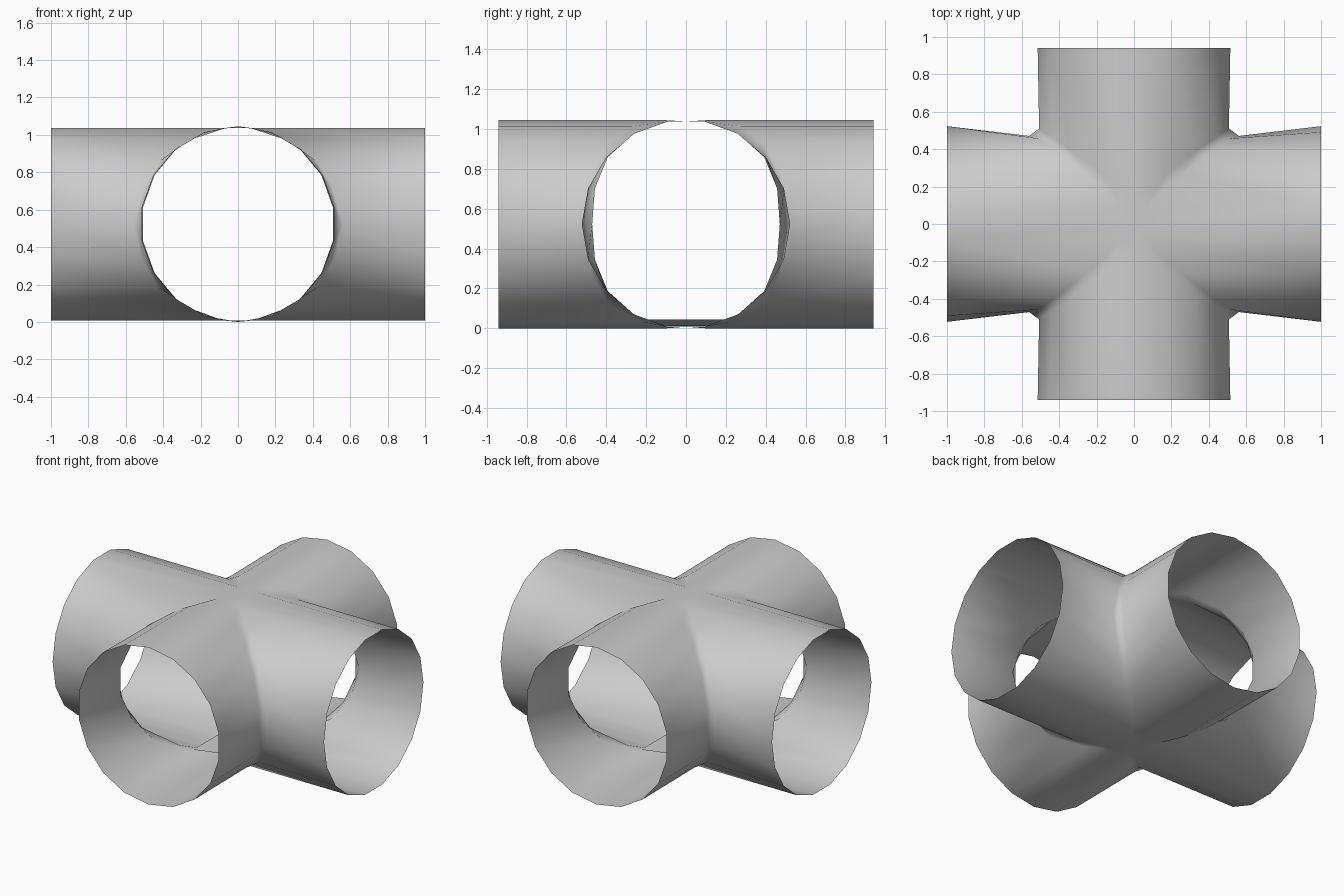
import bpy
import bmesh
from math import sin, cos, radians
from mathutils import Vector

default_cube = bpy.data.objects.get("Cube")
if default_cube:
    bpy.data.objects.remove(default_cube, do_unlink=True)

RADIUS = 0.523
MID_Z = RADIUS
SIDES = 18
STEP = 360 / SIDES
FRONT_END = 0.94
SIDE_END = 1.0


def arc(count, start):
    """Half-circle from top to bottom as (outward, height) pairs."""
    angles = [radians(start + STEP * i) for i in range(count)]
    return [(RADIUS * sin(a), MID_Z + RADIUS * cos(a)) for a in angles]


def grey_material():
    mat = bpy.data.materials.new("light_grey")
    colour = (0.6, 0.6, 0.6, 1)
    mat.use_nodes = True
    mat.diffuse_color = colour
    mat.node_tree.nodes["Principled BSDF"].inputs["Base Color"].default_value = colour
    return mat


def build(name, faces, material):
    """Mirror one quarter's faces into all four and weld the seams."""
    bm = bmesh.new()
    for sx in (1, -1):
        for sy in (1, -1):
            for face in faces:
                points = face if sx == sy else list(reversed(face))
                bm.faces.new([bm.verts.new((sx * p[0], sy * p[1], p[2])) for p in points])
    bmesh.ops.remove_doubles(bm, verts=bm.verts, dist=0.0005)
    bmesh.ops.recalc_face_normals(bm, faces=bm.faces)
    for face in bm.faces:
        face.smooth = True
    mesh = bpy.data.meshes.new(name)
    bm.to_mesh(mesh)
    bm.free()
    mesh.materials.append(material)
    obj = bpy.data.objects.new(name, mesh)
    bpy.context.collection.objects.link(obj)
    return obj


# Open rims of the front/back pipe and of the side pipe
front_arc = arc(SIDES // 2 + 1, 0)
side_arc = arc(SIDES // 2, STEP / 2)
front_rim = [Vector((w, FRONT_END, z)) for w, z in front_arc]
side_rim = [Vector((SIDE_END, w, z)) for w, z in side_arc]

# Where the front pipe runs into the junction: its depth along each rib
depths = [0.13, 0.27, 0.39, 0.47, 0.51, 0.51, 0.47, 0.39, 0.22, 0.1]
front_seam = [Vector((w * 0.985, d, z)) for (w, z), d in zip(front_arc, depths)]

# Where the slightly pinched side pipe runs into the junction: reach and width
reaches = [0.06, 0.25, 0.42, 0.51, 0.56, 0.52, 0.43, 0.25, 0.08]
pinches = [1, 1, 0.98, 0.93, 0.9, 0.93, 0.98, 1, 1]
side_seam = [Vector((r, w * p, z)) for r, p, (w, z) in zip(reaches, pinches, side_arc)]

# Pipe walls
faces = []
for rim, seam in ((front_rim, front_seam), (side_rim, side_seam)):
    for i in range(len(rim) - 1):
        faces.append([rim[i], rim[i + 1], seam[i + 1], seam[i]])

# Blended corner between the two seams
for i, point in enumerate(side_seam):
    faces.append([front_seam[i], front_seam[i + 1], point])
    if i + 1 < len(side_seam):
        faces.append([point, front_seam[i + 1], side_seam[i + 1]])

# Flat strips along the top and bottom of the side pipe, and the crossing
for k in (0, -1):
    inner, outer = side_seam[k], side_rim[k]
    inner_mid = Vector((inner.x, 0, inner.z))
    outer_mid = Vector((outer.x, 0, outer.z))
    centre = Vector((0, 0, inner.z))
    faces.append([outer, outer_mid, inner_mid, inner])
    faces.append([inner, inner_mid, centre, front_seam[k]])

grey = grey_material()
build("pipe_junction", faces, grey)

# Raised inner floor crossing under the front pipe
edge, middle = front_seam[-2], front_seam[-1]
lift = Vector((0, 0, 0.012))
floor = [edge + lift, middle + lift,
         Vector((0, 0, middle.z)) + lift, Vector((edge.x, 0, edge.z)) + lift]
build("inner_floor", [floor], grey)
